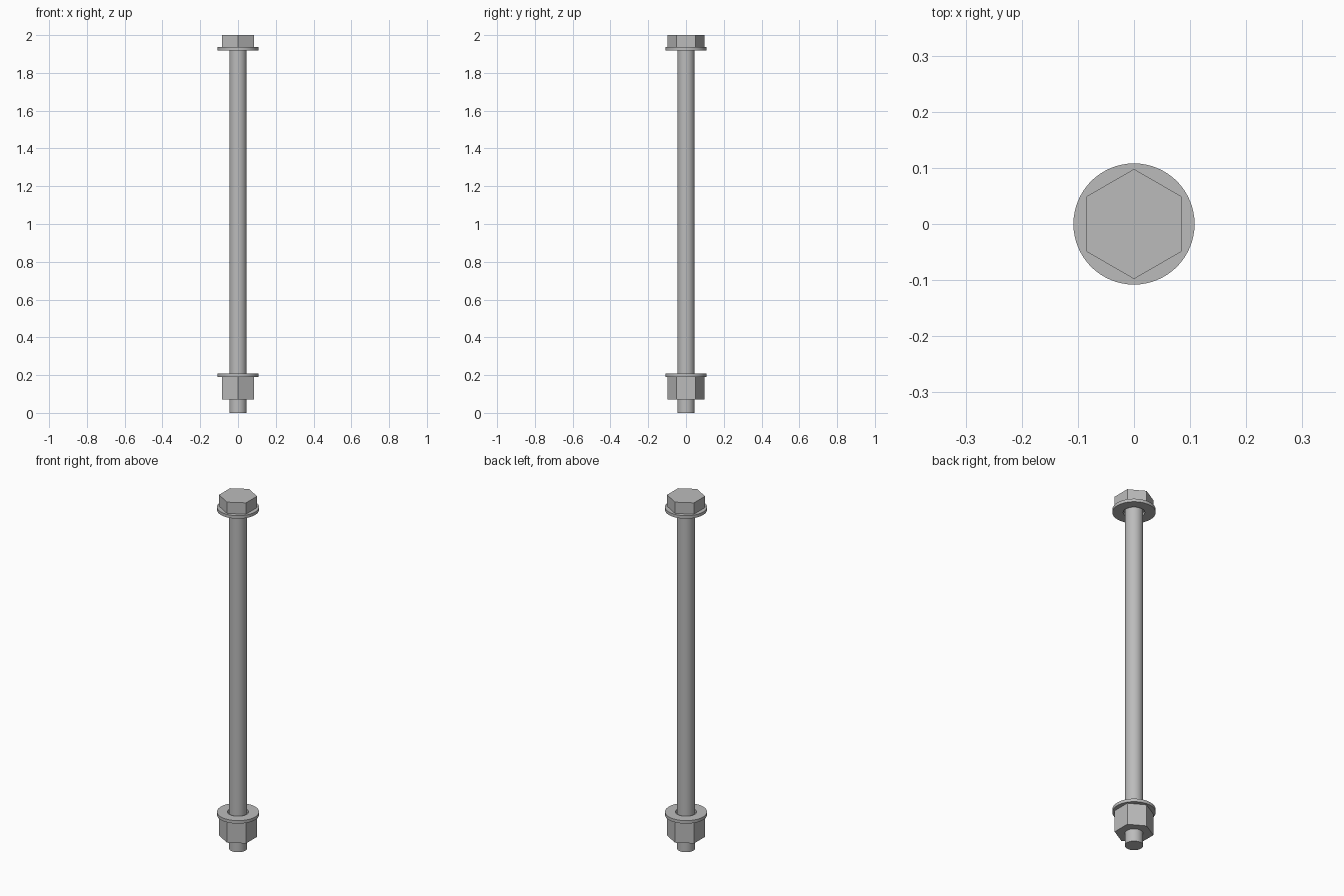
import bpy, bmesh, math

cube = bpy.data.objects.get("Cube")
if cube:
    bpy.data.objects.remove(cube, do_unlink=True)

steel = bpy.data.materials.new("grey_steel")
steel.use_nodes = True
colour = (0.5, 0.5, 0.5, 1)
steel.diffuse_color = colour
steel.node_tree.nodes["Principled BSDF"].inputs["Base Color"].default_value = colour


def prism(name, outer, z0, z1, sides=64, inner=None):
    """Upright prism with a corner on +y; a ring when inner is given."""
    bm = bmesh.new()

    def loop(r, z):
        angles = [math.pi / 2 + math.tau * i / sides for i in range(sides)]
        return [bm.verts.new((r * math.cos(a), r * math.sin(a), z)) for a in angles]

    def band(a, b):
        for i in range(sides):
            j = (i + 1) % sides
            bm.faces.new((a[i], a[j], b[j], b[i]))

    low, high = loop(outer, z0), loop(outer, z1)
    band(low, high)
    if inner:
        hole_low, hole_high = loop(inner, z0), loop(inner, z1)
        band(high, hole_high)
        band(hole_high, hole_low)
        band(hole_low, low)
    else:
        bm.faces.new(high)
        bm.faces.new(low[::-1])
    bmesh.ops.recalc_face_normals(bm, faces=bm.faces)
    mesh = bpy.data.meshes.new(name)
    bm.to_mesh(mesh)
    bm.free()
    mesh.materials.append(steel)
    obj = bpy.data.objects.new(name, mesh)
    bpy.context.collection.objects.link(obj)
    # Smooth round sides, crisp rims and hex corners
    bpy.ops.object.select_all(action="DESELECT")
    obj.select_set(True)
    bpy.context.view_layer.objects.active = obj
    bpy.ops.object.shade_smooth_by_angle(angle=math.radians(30))
    return obj


rod, washer, hole, hexagon = 0.046, 0.108, 0.054, 0.098

# Shank running from the tip up into the head
prism("bolt_shank", rod, 0, 1.95)
# Hexagonal head and its washer
prism("bolt_head", hexagon, 1.936, 2.0, sides=6)
prism("head_washer", washer, 1.919, 1.936, inner=hole)
# Hexagonal nut and its washer near the tip
prism("nut", hexagon, 0.07, 0.191, sides=6)
prism("nut_washer", washer, 0.191, 0.208, inner=hole)
